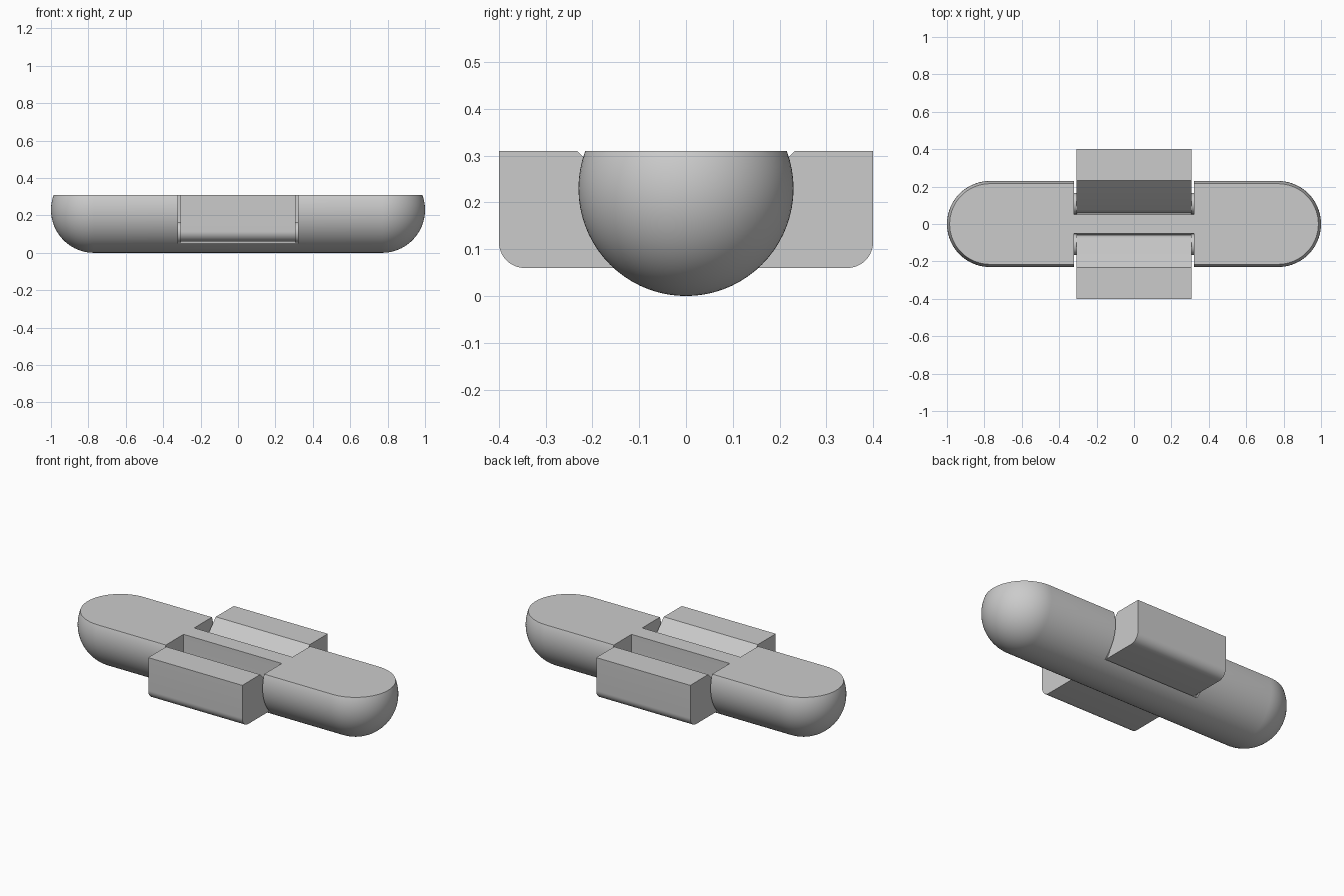
import bpy, bmesh, math
from mathutils import Vector, Matrix

if "Cube" in bpy.data.objects:
    bpy.data.objects.remove(bpy.data.objects["Cube"])

R, TOP = 0.23, 0.31          # body radius, flat top height
PIVOT = (0.11, 0.11)         # hinge centre (y, z)


def arc(cy, cz, r, a0, a1, n=12):
    return [(cy + r * math.cos(math.radians(a0 + (a1 - a0) * i / n)),
             cz + r * math.sin(math.radians(a0 + (a1 - a0) * i / n))) for i in range(n + 1)]


def finish(name, bm):
    bmesh.ops.recalc_face_normals(bm, faces=bm.faces)
    mesh = bpy.data.meshes.new(name)
    bm.to_mesh(mesh)
    bm.free()
    ob = bpy.data.objects.new(name, mesh)
    bpy.context.collection.objects.link(ob)
    return ob


def smooth(ob):
    bpy.ops.object.select_all(action='DESELECT')
    ob.select_set(True)
    bpy.context.view_layer.objects.active = ob
    bpy.ops.object.shade_smooth_by_angle(angle=math.radians(30))


def extrude_x(name, profile, x0, x1, side):
    """Extrude a (y, z) profile along x; side flips it to -y or +y."""
    bm = bmesh.new()
    face = bm.faces.new([bm.verts.new((x0, side * y, z)) for y, z in profile])
    new = bmesh.ops.extrude_face_region(bm, geom=[face])['geom']
    bmesh.ops.translate(bm, vec=(x1 - x0, 0, 0),
                        verts=[v for v in new if isinstance(v, bmesh.types.BMVert)])
    return finish(name, bm)


# Body: lathed capsule with the top sliced flat
bm = bmesh.new()
right = arc(0.77, 0, R, 0, 90, 20)
profile = right + [(-x, r) for x, r in reversed(right)]
verts = [bm.verts.new((x, 0, r)) for x, r in profile]
edges = [bm.edges.new(p) for p in zip(verts, verts[1:])]
bmesh.ops.spin(bm, geom=verts + edges, cent=(0, 0, 0), axis=(1, 0, 0),
               angle=math.tau, steps=72, use_duplicate=False)
bmesh.ops.remove_doubles(bm, verts=bm.verts, dist=1e-4)
bmesh.ops.translate(bm, vec=(0, 0, R), verts=bm.verts)
cut = bmesh.ops.bisect_plane(bm, geom=bm.verts[:] + bm.edges[:] + bm.faces[:],
                             plane_co=(0, 0, TOP), plane_no=(0, 0, 1), clear_outer=True)
rim = [e for e in cut['geom_cut'] if isinstance(e, bmesh.types.BMEdge)]
bmesh.ops.contextual_create(bm, geom=rim)
body = finish("body", bm)

# Hinge pockets on both sides, rounded around the pivot
pocket = [(0.05, 0.4)] + arc(*PIVOT, 0.06, 180, 270) + [(0.5, 0.05), (0.5, 0.4)]
for side in (-1, 1):
    cutter = extrude_x("pocket_cutter", pocket, -0.322, 0.322, side)
    cutter.hide_render = True
    mod = body.modifiers.new("pocket", 'BOOLEAN')
    mod.object, mod.operation, mod.solver = cutter, 'DIFFERENCE', 'EXACT'
    bpy.context.view_layer.objects.active = body
    bpy.ops.object.modifier_apply(modifier=mod.name)
    bpy.data.objects.remove(cutter)
smooth(body)

# Hinged side blocks and their pins
block = ([(0.4, TOP), (0.232, TOP)] + arc(*PIVOT, 0.05, 135, 270)
         + arc(0.345, 0.115, 0.055, 270, 360))
pin = arc(*PIVOT, 0.056, 0, 360, 32)[:-1]
for label, side in (("front", -1), ("back", 1)):
    smooth(extrude_x(label + "_block", block, -0.308, 0.308, side))
    for end, s in (("left", -1), ("right", 1)):
        smooth(extrude_x(f"{label}_{end}_hinge_pin", pin, s * 0.306, s * 0.324, side))
